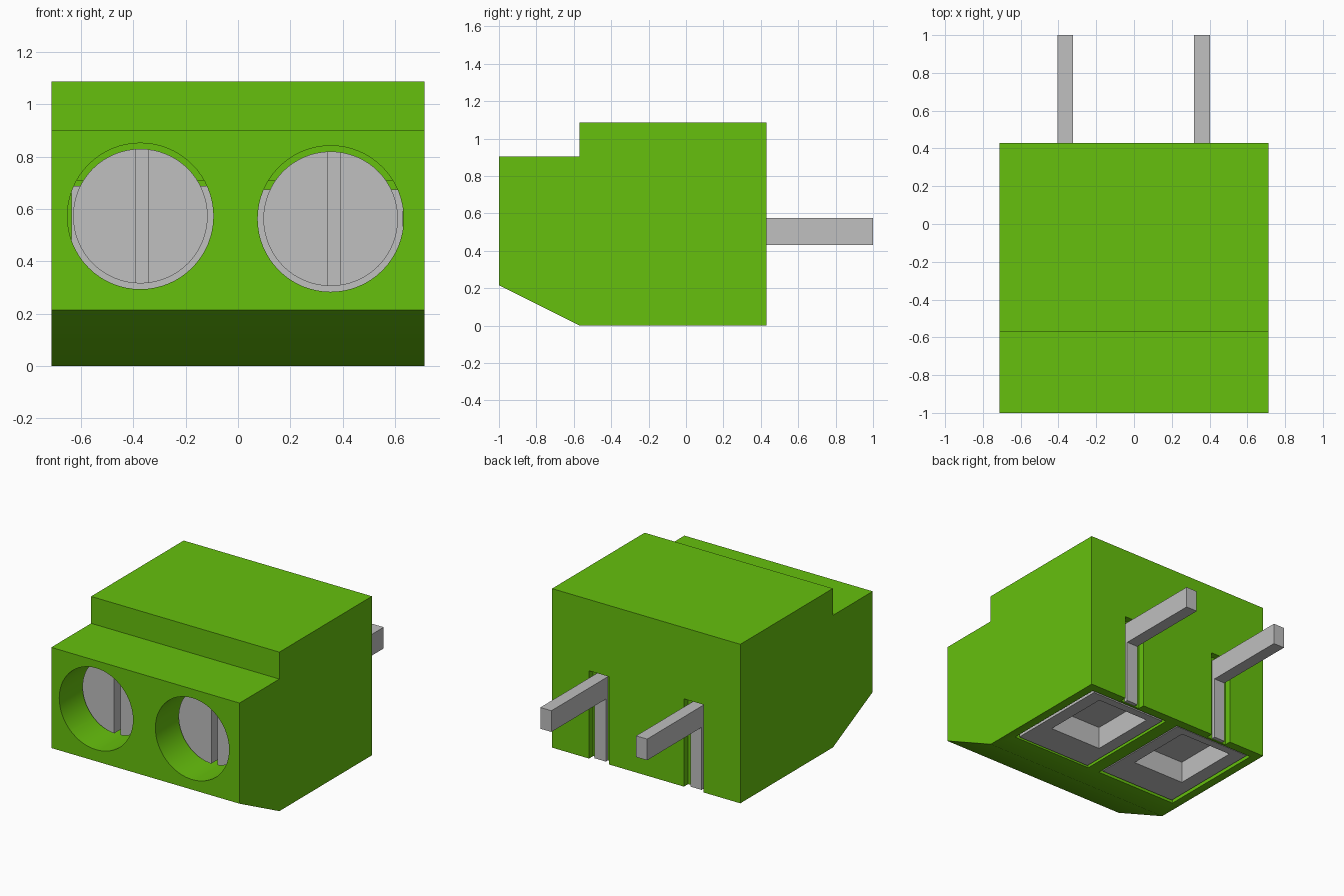
import bpy
import bmesh
import math

default = bpy.data.objects.get("Cube")
if default:
    bpy.data.objects.remove(default, do_unlink=True)


def material(name, rgb):
    m = bpy.data.materials.new(name)
    m.diffuse_color = (*rgb, 1)
    m.use_nodes = True
    bsdf = next(n for n in m.node_tree.nodes if n.type == 'BSDF_PRINCIPLED')
    bsdf.inputs["Base Color"].default_value = (*rgb, 1)
    return m


GREEN = material("green plastic", (0.133, 0.527, 0.004))
GREY = material("grey metal", (0.523, 0.523, 0.523))


def finish(name, bm, mat):
    bmesh.ops.recalc_face_normals(bm, faces=bm.faces)
    mesh = bpy.data.meshes.new(name)
    bm.to_mesh(mesh)
    bm.free()
    mesh.materials.append(mat)
    ob = bpy.data.objects.new(name, mesh)
    bpy.context.collection.objects.link(ob)
    return ob


def prism(name, profile, x0, x1, mat):
    """Extrude a (y, z) profile along x."""
    bm = bmesh.new()
    face = bm.faces.new([bm.verts.new((x0, y, z)) for y, z in profile])
    out = bmesh.ops.extrude_face_region(bm, geom=[face])["geom"]
    verts = [v for v in out if isinstance(v, bmesh.types.BMVert)]
    bmesh.ops.translate(bm, verts=verts, vec=(x1 - x0, 0, 0))
    return finish(name, bm, mat)


def box(name, x, y, z, mat):
    return prism(name, [(y[0], z[0]), (y[1], z[0]), (y[1], z[1]), (y[0], z[1])],
                 x[0], x[1], mat)


def cylinder(name, cx, cz, r, y, mat):
    """Cylinder lying along y."""
    n = 64
    bm = bmesh.new()
    ring = [bm.verts.new((cx + r * math.cos(2 * math.pi * i / n), y[0],
                          cz + r * math.sin(2 * math.pi * i / n))) for i in range(n)]
    face = bm.faces.new(ring)
    out = bmesh.ops.extrude_face_region(bm, geom=[face])["geom"]
    verts = [v for v in out if isinstance(v, bmesh.types.BMVert)]
    bmesh.ops.translate(bm, verts=verts, vec=(0, y[1] - y[0], 0))
    return finish(name, bm, mat)


def activate(ob):
    bpy.ops.object.select_all(action='DESELECT')
    ob.select_set(True)
    bpy.context.view_layer.objects.active = ob


def cut(ob, cutter):
    """Subtract the cutter and discard it."""
    cutter.hide_render = True
    mod = ob.modifiers.new("cut", 'BOOLEAN')
    mod.operation = 'DIFFERENCE'
    mod.solver = 'EXACT'
    mod.object = cutter
    activate(ob)
    bpy.ops.object.modifier_apply(modifier=mod.name)
    bpy.data.objects.remove(cutter, do_unlink=True)


def smooth(ob):
    activate(ob)
    bpy.ops.object.shade_smooth_by_angle(angle=math.radians(30))


# Stepped housing with a chamfered lower front
housing = prism("housing", [(-1, 0.215), (-0.57, 0), (0.43, 0), (0.43, 1.087),
                            (-0.57, 1.087), (-0.57, 0.903), (-1, 0.903)],
                -0.712, 0.712, GREEN)

# Per terminal: hole centre, slot centre, pocket, clamp, recess and pin ranges
terminals = [
    dict(side="right", cx=-0.373, cz=0.573, slot=-0.367, pocket=(-0.655, -0.045),
         clamp=(-0.637, -0.062), z=(0.008, 0.688), recess=(-0.54, -0.148),
         pin=(-0.406, -0.323), groove=(-0.435, -0.285)),
    dict(side="left", cx=0.354, cz=0.563, slot=0.368, pocket=(0.045, 0.652),
         clamp=(0.064, 0.63), z=(0.002, 0.675), recess=(0.148, 0.54),
         pin=(0.318, 0.402), groove=(0.282, 0.432)),
]

for t in terminals:
    s = t["side"]
    # Openings in the housing: bottom pocket, front hole, back groove
    cut(housing, box("pocket_cutter", t["pocket"], (-0.40, 0.37), (-0.1, 0.71), GREEN))
    cut(housing, cylinder("hole_cutter", t["cx"], t["cz"], 0.279, (-1.1, -0.39), GREEN))
    cut(housing, box("groove_cutter", t["groove"], (0.385, 0.5), (-0.1, 0.6), GREEN))

    # Metal clamp block with a square recess underneath
    clamp = box(s + "_clamp", t["clamp"], (-0.385, 0.355), t["z"], GREY)
    cut(clamp, box("recess_cutter", t["recess"], (-0.17, 0.30), (-0.1, 0.155), GREY))

    # Slotted screw
    screw = cylinder(s + "_screw", t["cx"], t["cz"], 0.257, (-0.78, -0.386), GREY)
    cut(screw, box("slot_cutter", (t["slot"] - 0.024, t["slot"] + 0.024),
                   (-0.9, -0.704), (0, 1), GREY))
    smooth(screw)

    # L-shaped contact pin
    prism(s + "_pin", [(0.386, 0.003), (0.412, 0.003), (0.412, 0.43), (1, 0.43),
                       (1, 0.575), (0.386, 0.575)], *t["pin"], GREY)

smooth(housing)
